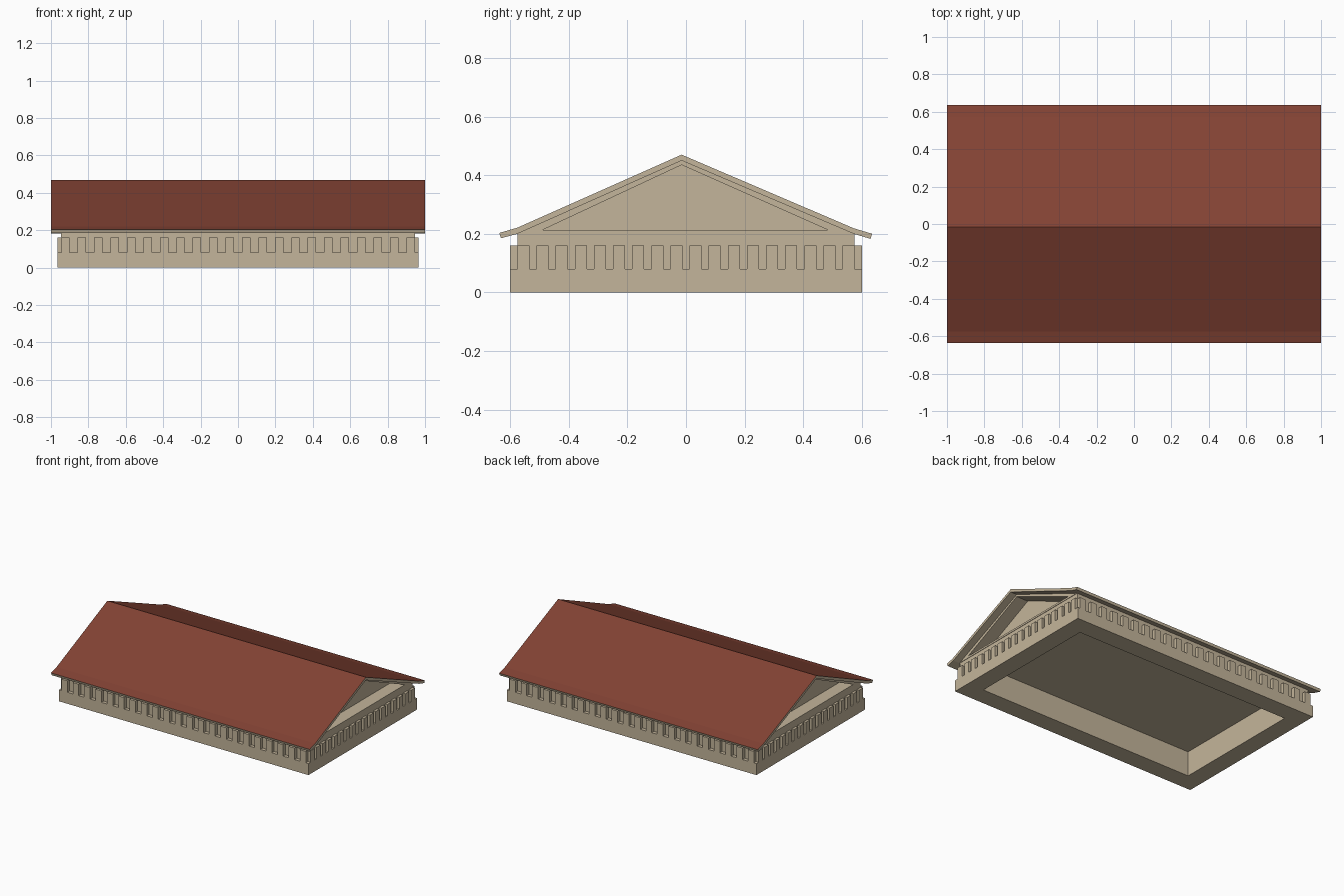
import bpy, bmesh
from mathutils import Vector

if "Cube" in bpy.data.objects:
    bpy.data.objects.remove(bpy.data.objects["Cube"])


def material(name, color):
    m = bpy.data.materials.new(name)
    m.diffuse_color = (*color, 1)
    m.use_nodes = True
    m.node_tree.nodes["Principled BSDF"].inputs["Base Color"].default_value = m.diffuse_color
    return m


stone = material("tan stone", (0.55, 0.46, 0.325))
tile = material("red roof tile", (0.225, 0.055, 0.034))


def finish(name, bm, mats=(stone,)):
    bmesh.ops.recalc_face_normals(bm, faces=bm.faces)
    bm.normal_update()
    me = bpy.data.meshes.new(name)
    bm.to_mesh(me)
    bm.free()
    ob = bpy.data.objects.new(name, me)
    bpy.context.collection.objects.link(ob)
    for m in mats:
        me.materials.append(m)
    return ob


def add_box(bm, x0, x1, y0, y1, z0, z1):
    vs = bmesh.ops.create_cube(bm, size=1)["verts"]
    bmesh.ops.scale(bm, vec=(x1 - x0, y1 - y0, z1 - z0), verts=vs)
    bmesh.ops.translate(bm, vec=((x0 + x1) / 2, (y0 + y1) / 2, (z0 + z1) / 2), verts=vs)


def add_prism(bm, profile, x0, x1):
    """Extrude a (y, z) outline along x."""
    f = bm.faces.new([bm.verts.new((x0, y, z)) for y, z in profile])
    ext = bmesh.ops.extrude_face_region(bm, geom=[f], use_keep_orig=True)
    vs = [v for v in ext["geom"] if isinstance(v, bmesh.types.BMVert)]
    bmesh.ops.translate(bm, vec=(x1 - x0, 0, 0), verts=vs)


# Entablature: nested rectangles from recessed soffit, round the base, up to the cornice
steps = [(0.84, 0.472, 0.174), (0.84, 0.472, 0), (0.965, 0.6, 0),
         (0.965, 0.6, 0.08), (0.947, 0.575, 0.08), (0.947, 0.575, 0.205)]
bm = bmesh.new()
rings = [[bm.verts.new((sx * hx, sy * hy, z)) for sx, sy in ((-1, -1), (1, -1), (1, 1), (-1, 1))]
         for hx, hy, z in steps]
for a, b in zip(rings, rings[1:]):
    for i in range(4):
        j = (i + 1) % 4
        bm.faces.new((a[i], a[j], b[j], b[i]))
bm.faces.new(rings[0])
bm.faces.new(rings[-1])
finish("entablature", bm)

# Dentil blocks on the long sides and on the gable ends
bm = bmesh.new()
n, w = 22, 0.045
for k in range(n):
    x = -0.945 + k * (1.89 - w) / (n - 1)
    for y0, y1 in ((-0.6, -0.57), (0.57, 0.6)):
        add_box(bm, x, x + w, y0, y1, 0.08, 0.16)
n, w = 18, 0.041
for k in range(n):
    y = -0.575 + k * (1.15 - w) / (n - 1)
    for x0, x1 in ((-0.965, -0.94), (0.94, 0.965)):
        add_box(bm, x0, x1, y, y + w, 0.08, 0.16)
finish("dentils", bm)

# Roof slab with slightly flared eaves; upward faces are tiled
R = -0.015
roof = [(-0.637, 0.203), (-0.575, 0.221), (R, 0.47), (0.572, 0.219), (0.635, 0.2),
        (0.629, 0.183), (0.572, 0.2), (R, 0.45), (-0.575, 0.2), (-0.631, 0.185)]
bm = bmesh.new()
add_prism(bm, roof, -1, 1)
bmesh.ops.recalc_face_normals(bm, faces=bm.faces)
for f in bm.faces:
    f.material_index = 1 if f.normal.z > 0.5 else 0
finish("roof", bm, (stone, tile))

# Pediment frames: triangular rings at both gables, with set-back tympanum walls
outer = [(-0.575, 0.2), (0.572, 0.2), (R, 0.45)]
inner = [(-0.49, 0.213), (0.485, 0.213), (R, 0.435)]
for side, s in (("left", -1), ("right", 1)):
    bm = bmesh.new()
    for i in range(3):
        j = (i + 1) % 3
        add_prism(bm, [outer[i], outer[j], inner[j], inner[i]], s * 0.84, s * 0.95)
    finish(side + "_pediment_frame", bm)
    bm = bmesh.new()
    add_prism(bm, outer, s * 0.83, s * 0.86)
    finish(side + "_tympanum", bm)
